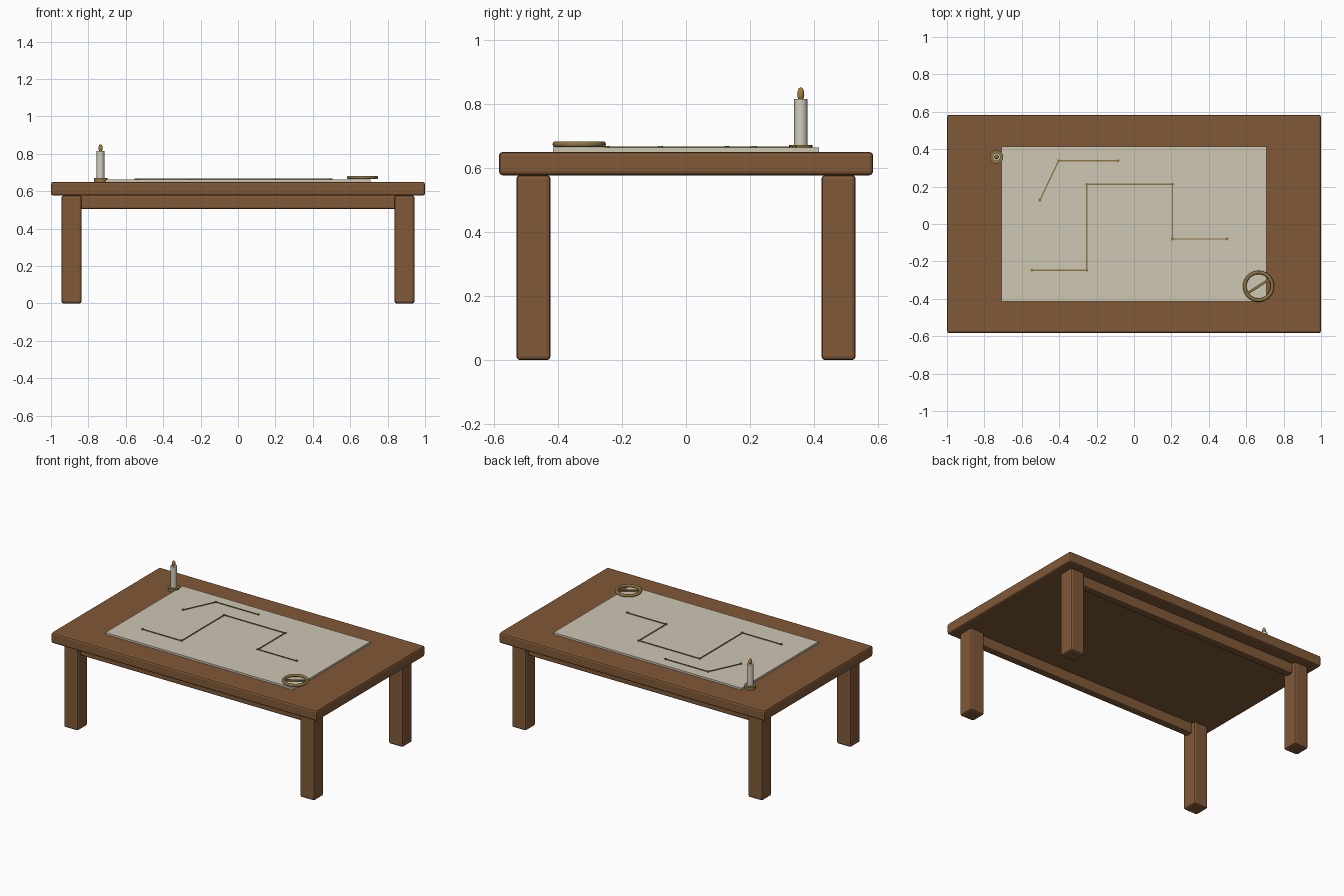
import bpy, math
from mathutils import Vector

if "Cube" in bpy.data.objects:
    bpy.data.objects.remove(bpy.data.objects["Cube"])


def material(name, rgb):
    m = bpy.data.materials.new(name)
    m.diffuse_color = (*rgb, 1)
    m.use_nodes = True
    m.node_tree.nodes["Principled BSDF"].inputs["Base Color"].default_value = m.diffuse_color
    return m


WOOD = material("brown wood", (0.22, 0.10, 0.04))
PAPER = material("parchment", (0.62, 0.57, 0.46))
WAX = material("candle wax", (0.66, 0.62, 0.53))
BRASS = material("aged brass", (0.27, 0.18, 0.055))
FLAME = material("amber flame", (0.40, 0.20, 0.05))
PAPER_TOP = 0.663


def finish(name, mat, smooth=False):
    ob = bpy.context.object
    ob.name = name
    ob.data.materials.append(mat)
    if smooth:
        bpy.ops.object.shade_smooth_by_angle(angle=math.radians(40))
    return ob


def box(name, mat, loc, size, bevel=0.0, turn=0.0):
    bpy.ops.mesh.primitive_cube_add(size=1, location=loc)
    ob = bpy.context.object
    ob.scale = size
    bpy.ops.object.transform_apply(location=False, rotation=False, scale=True)
    ob.rotation_euler.z = turn
    if bevel:
        mod = ob.modifiers.new("soft edges", "BEVEL")
        mod.width = bevel
        mod.segments = 2
    return finish(name, mat)


def cylinder(name, mat, loc, radius, z0, z1, sides=24):
    bpy.ops.mesh.primitive_cylinder_add(
        vertices=sides, radius=radius, depth=z1 - z0,
        location=(loc[0], loc[1], (z0 + z1) / 2))
    return finish(name, mat, True)


# Table: top, four legs, two long rails
box("table_top", WOOD, (0, 0, 0.6135), (2, 1.168, 0.073), 0.012)
for sy, yname in ((-1, "front"), (1, "back")):
    for sx, xname in ((-1, "left"), (1, "right")):
        box(f"{yname}_{xname}_leg", WOOD, (sx * 0.89, sy * 0.476, 0.289),
            (0.107, 0.107, 0.578), 0.012)
    box(f"{yname}_rail", WOOD, (0, sy * 0.476, 0.542), (1.70, 0.05, 0.074), 0.008)

# Map sheet
box("map_sheet", PAPER, (0, 0, (0.649 + PAPER_TOP) / 2),
    (1.416, 0.83, PAPER_TOP - 0.649))

# Routes on the map: thin rods with a pin at every corner
routes = {
    "main_route": [(-0.545, -0.247), (-0.252, -0.247), (-0.252, 0.212),
                   (0.206, 0.212), (0.206, -0.08), (0.497, -0.08)],
    "side_route": [(-0.503, 0.128), (-0.403, 0.338), (-0.085, 0.338)],
}
for name, pts in routes.items():
    for a, b in zip(pts, pts[1:]):
        d = Vector(b) - Vector(a)
        mid = (Vector(a) + Vector(b)) / 2
        box(name + "_line", BRASS, (mid.x, mid.y, PAPER_TOP + 0.0015),
            (d.length, 0.007, 0.005), turn=math.atan2(d.y, d.x))
    for p in pts:
        cylinder(name + "_pin", BRASS, p, 0.008, PAPER_TOP - 0.002, PAPER_TOP + 0.006, 12)

# Compass: ring with a slanted needle
ring = (0.666, -0.333, 0.6735)
bpy.ops.mesh.primitive_torus_add(location=ring, major_radius=0.074, minor_radius=0.0095,
                                 major_segments=40, minor_segments=10)
finish("compass_ring", BRASS, True)
box("compass_needle", BRASS, ring, (0.136, 0.013, 0.008), turn=math.radians(33))

# Candle on a small dish
spot = (-0.735, 0.358)
cylinder("candle_dish", BRASS, spot, 0.036, 0.649, 0.672)
cylinder("candle", WAX, spot, 0.0205, 0.670, 0.815)
bpy.ops.mesh.primitive_uv_sphere_add(segments=16, ring_count=10, radius=1,
                                     location=(*spot, 0.830))
bpy.context.object.scale = (0.011, 0.011, 0.021)
finish("candle_flame", FLAME, True)
